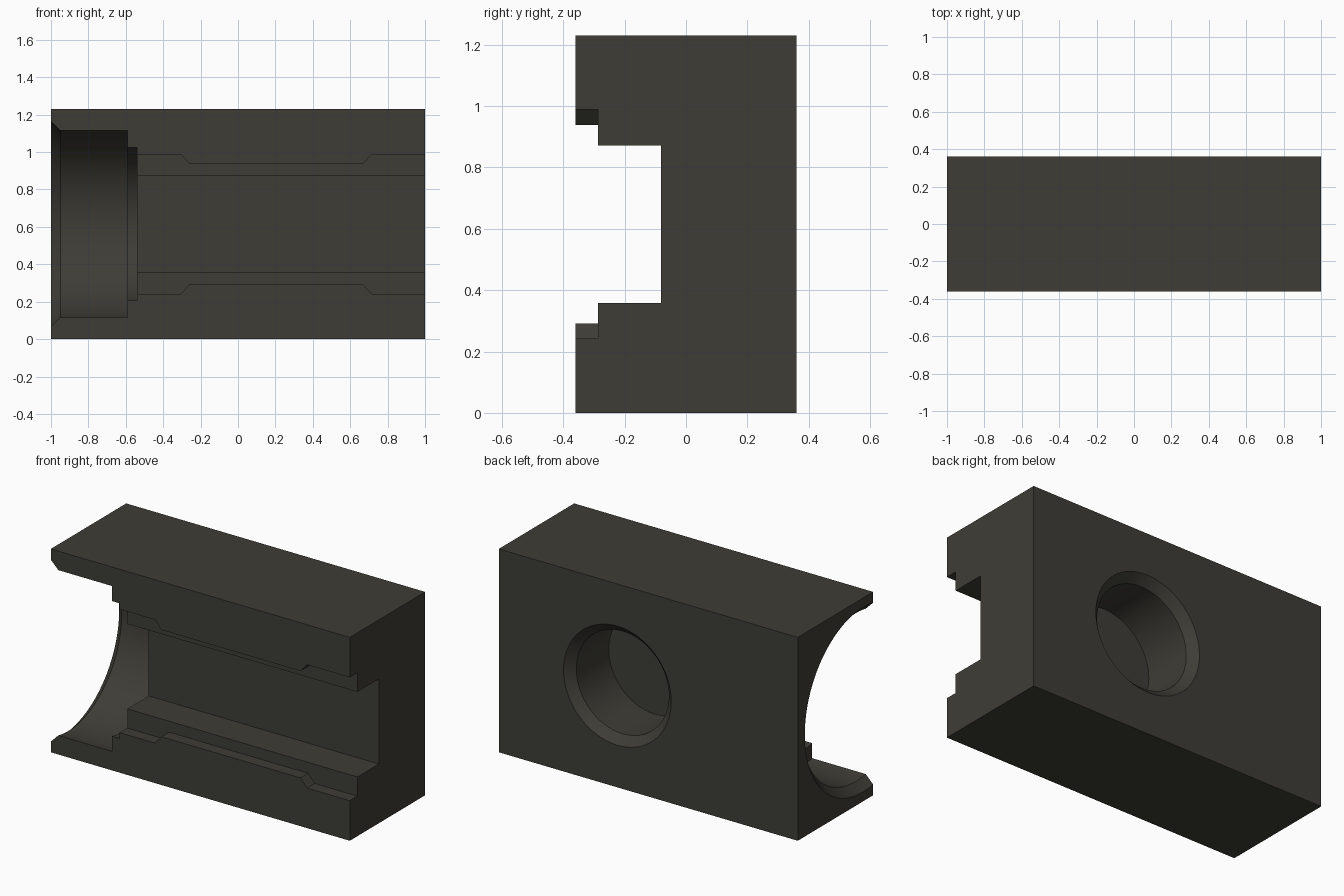
import bpy, bmesh, math
from mathutils import Matrix, Vector

if "Cube" in bpy.data.objects:
    bpy.data.objects.remove(bpy.data.objects["Cube"])

ZC = 0.615           # mid height, shared by all the cuts
FRONT, BACK = -0.36, 0.36


def make_object(name, bm):
    bmesh.ops.recalc_face_normals(bm, faces=bm.faces)
    mesh = bpy.data.meshes.new(name)
    bm.to_mesh(mesh)
    bm.free()
    obj = bpy.data.objects.new(name, mesh)
    bpy.context.collection.objects.link(obj)
    return obj


def prism(name, outline, y0, y1):
    """Extrude an x-z outline along y."""
    bm = bmesh.new()
    face = bm.faces.new([bm.verts.new((x, y0, z)) for x, z in outline])
    out = bmesh.ops.extrude_face_region(bm, geom=[face])
    moved = [v for v in out["geom"] if isinstance(v, bmesh.types.BMVert)]
    bmesh.ops.translate(bm, verts=moved, vec=(0, y1 - y0, 0))
    return make_object(name, bm)


def mirrored(half):
    """Mirror (x, half width) points about the mid height."""
    return [(x, ZC + h) for x, h in half] + [(x, ZC - h) for x, h in reversed(half)]


def turned(name, profile, matrix, n=96):
    """Solid of revolution from (distance, radius) points along local z."""
    bm = bmesh.new()
    rings = [[bm.verts.new((r * math.cos(2 * math.pi * i / n),
                            r * math.sin(2 * math.pi * i / n), d)) for i in range(n)]
             for d, r in profile]
    for a, b in zip(rings, rings[1:]):
        for i in range(n):
            j = (i + 1) % n
            bm.faces.new((a[i], a[j], b[j], b[i]))
    bm.faces.new(rings[0])
    bm.faces.new(rings[-1])
    bm.transform(matrix)
    return make_object(name, bm)


# main block
block = prism("block", [(-1, 0), (1, 0), (1, 1.23), (-1, 1.23)], FRONT, BACK)

# deep channel and the shallow stepped channel in front of it
deep = prism("deep_channel_cutter", mirrored([(-0.58, 0.257), (1.1, 0.257)]), -0.5, -0.082)
shallow = prism("shallow_channel_cutter", mirrored(
    [(-0.57, 0.373), (-0.305, 0.373), (-0.26, 0.323), (0.67, 0.323),
     (0.715, 0.373), (1.1, 0.373)]), -0.5, -0.287)

# chamfered, stepped bore entering from the left end
bore = turned("bore_cutter",
              [(-1.05, 0.607), (-0.95, 0.509), (-0.592, 0.509), (-0.592, 0.42), (-0.54, 0.42)],
              Matrix.Translation((0, FRONT + 0.095, ZC)) @ Matrix.Rotation(math.pi / 2, 4, "Y"))

# chamfered blind hole in the back
hole = turned("back_hole_cutter", [(-0.05, 0.41), (0.05, 0.31), (0.36, 0.31)],
              Matrix.Translation((0.207, BACK, ZC)) @ Matrix.Rotation(math.pi / 2, 4, "X"))

# cut the block
bpy.context.view_layer.objects.active = block
for cutter in (bore, deep, shallow, hole):
    mod = block.modifiers.new(cutter.name, "BOOLEAN")
    mod.operation = "DIFFERENCE"
    mod.solver = "EXACT"
    mod.object = cutter
    bpy.ops.object.modifier_apply(modifier=mod.name)
    bpy.data.objects.remove(cutter)

# colour and shading
mat = bpy.data.materials.new("dark grey")
mat.diffuse_color = (0.048, 0.046, 0.037, 1)
mat.use_nodes = True
mat.node_tree.nodes["Principled BSDF"].inputs["Base Color"].default_value = mat.diffuse_color
block.data.materials.clear()
block.data.materials.append(mat)
for p in block.data.polygons:
    p.material_index = 0
bpy.ops.object.select_all(action="DESELECT")
block.select_set(True)
bpy.ops.object.shade_smooth_by_angle(angle=math.radians(25))
